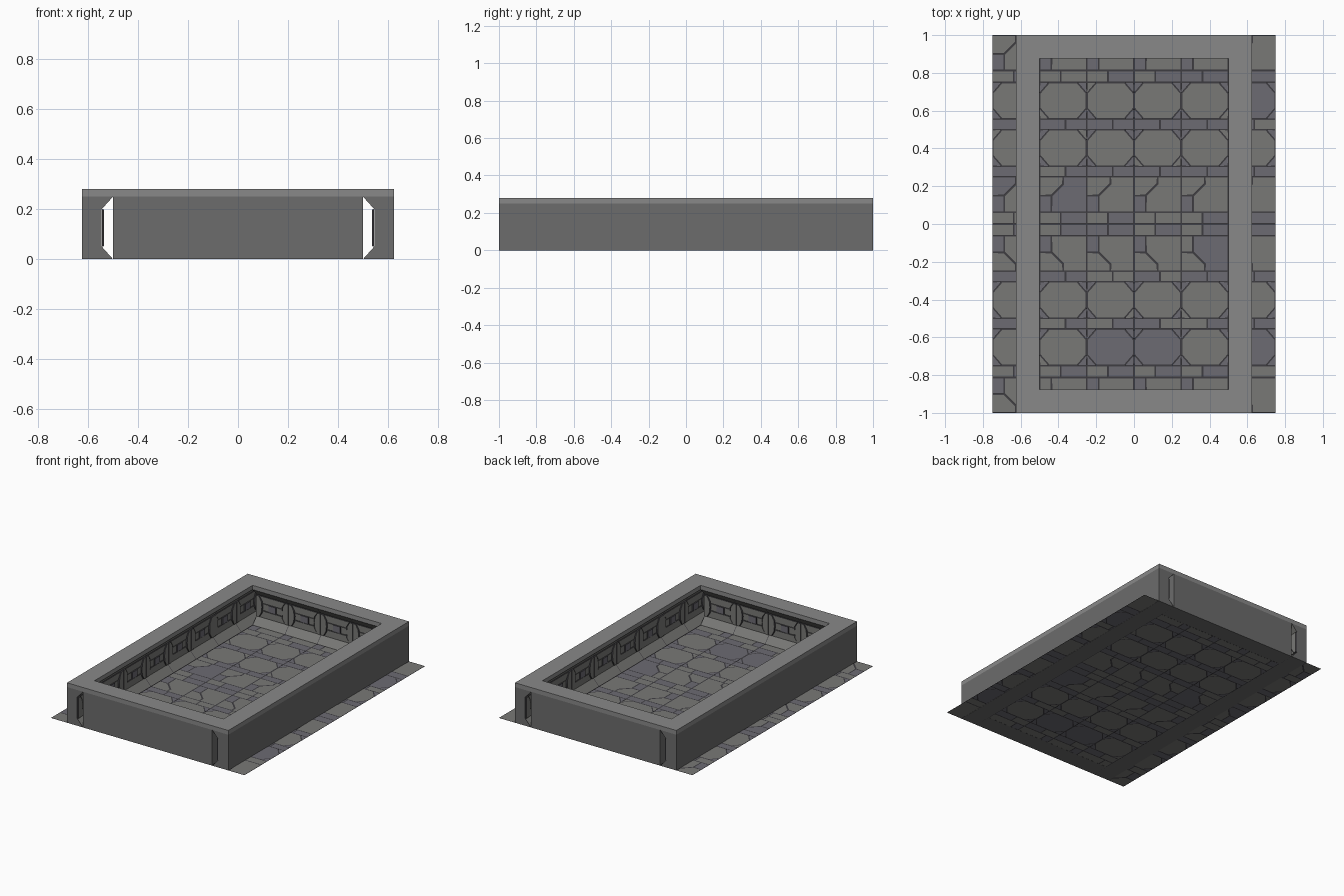
import bpy, bmesh, math, random
from mathutils import Vector, Matrix

if "Cube" in bpy.data.objects:
    bpy.data.objects.remove(bpy.data.objects["Cube"])

random.seed(4)


def material(name, c):
    m = bpy.data.materials.new(name)
    m.diffuse_color = (*c, 1)
    m.use_nodes = True
    m.node_tree.nodes["Principled BSDF"].inputs["Base Color"].default_value = m.diffuse_color
    return m


LIGHT = material("light_stone", (0.19, 0.19, 0.18))
PURPLE = material("purple_stone", (0.15, 0.145, 0.17))
GROOVE = material("groove", (0.05, 0.048, 0.055))
WALL = material("wall_grey", (0.15, 0.15, 0.15))
CAP = material("cap_grey", (0.25, 0.25, 0.25))


def finish(bm, name, mats, matrix=Matrix()):
    me = bpy.data.meshes.new(name)
    bm.to_mesh(me)
    bm.free()
    for m in mats:
        me.materials.append(m)
    ob = bpy.data.objects.new(name, me)
    ob.matrix_world = matrix
    bpy.context.collection.objects.link(ob)
    return ob


def stone(bm, pts, facing, gap, rise, tint):
    """One stone: a polygon inset to leave a dark joint around it."""
    f = bm.faces.new([bm.verts.new(p) for p in pts])
    f.normal_update()
    if f.normal.dot(facing) < 0:
        f.normal_flip()
    rim = bmesh.ops.inset_individual(bm, faces=[f], thickness=gap, depth=rise)["faces"]
    f.material_index = tint
    for r in rim:
        if r is not f:
            r.material_index = 2


def rect(x0, y0, x1, y1):
    return [(x0, y0), (x1, y0), (x1, y1), (x0, y1)]


# Paving patterns in a unit tile: (outline, tint)
OCTAGON = [
    (rect(0, 0, 0.55, 0.22), 1), (rect(0.55, 0, 1, 0.22), 1),
    ([(.2, .22), (.8, .22), (1, .45), (1, .77), (.8, 1), (.2, 1), (0, .77), (0, .45)], 0),
    ([(0, .22), (.2, .22), (0, .45)], 1), ([(.8, .22), (1, .22), (1, .45)], 1),
    ([(0, .77), (.2, 1), (0, 1)], 1), ([(1, .77), (1, 1), (.8, 1)], 1),
]
CUT_CORNER = [
    (rect(0, 0, 0.45, 0.25), 0), (rect(0.45, 0, 1, 0.25), 1),
    (rect(0, 0.25, 0.25, 0.6), 1),
    ([(.25, .25), (1, .25), (1, 1), (.5, 1), (.5, .85), (.25, .6)], 0),
    ([(0, .6), (.25, .6), (.5, .85), (.5, 1), (0, 1)], 0),
]

# Stone floor, pattern mirrored across the middle
T = 0.25
bm = bmesh.new()
for row, pattern in enumerate([CUT_CORNER, OCTAGON, OCTAGON, CUT_CORNER]):
    for col in range(6):
        for side in (1, -1):
            for outline, tint in pattern:
                if random.random() < 0.12:
                    tint = 1 - tint
                pts = [(-0.75 + (col + u) * T, side * (row + v) * T, 0) for u, v in outline]
                stone(bm, pts, Vector((0, 0, 1)), 0.006, 0.001, tint)
finish(bm, "stone_floor", [LIGHT, PURPLE, GROOVE])

# Carved wall panel: u along the module, v is height
PANEL = [
    ([(0, .05), (.1, .05), (.18, .085), (.2, .125), (.18, .165), (.1, .2), (0, .2)], 0, .009),
    ([(1, .05), (1, .2), (.9, .2), (.82, .165), (.8, .125), (.82, .085), (.9, .05)], 0, .009),
    ([(.1, .2), (.18, .165), (.2, .15), (.8, .15), (.82, .165), (.9, .2)], 0, .005),
    ([(.1, .05), (.9, .05), (.82, .085), (.8, .1), (.2, .1), (.18, .085)], 0, .005),
    (rect(.2, .1, .38, .15), 0, .003), (rect(.62, .1, .8, .15), 0, .003),
    (rect(.38, .1, .62, .15), 1, .009),
    (rect(0, 0, 1, .05), 0, 0), (rect(0, .2, 1, .25), 0, 0),
]


def depth(v):
    """Distance of the inner face from the outer face at height v."""
    if v < 0.05:
        return 0.125 - 0.9 * v
    return 0.08 if v <= 0.2 else 0.08 + 0.9 * (v - 0.2)


def wall(name, modules, offset, angle):
    half = modules * T / 2
    place = Matrix.Rotation(angle, 4, 'Z') @ Matrix.Translation((0, -offset, 0))
    # solid core with the recessed profile
    core = bmesh.new()
    prof = [(0, 0)] + [(depth(z) - 0.001, z) for z in (0, .05, .2, .25)] + [(0, .25)]
    f = core.faces.new([core.verts.new((-half, y, z)) for y, z in prof])
    ext = bmesh.ops.extrude_face_region(core, geom=[f], use_keep_orig=True)["geom"]
    bmesh.ops.translate(core, vec=(2 * half, 0, 0),
                        verts=[g for g in ext if isinstance(g, bmesh.types.BMVert)])
    bmesh.ops.recalc_face_normals(core, faces=core.faces)
    finish(core, name + "_core", [WALL], place)
    # carved stones on the inner face
    carved = bmesh.new()
    for i in range(modules):
        for outline, tint, rise in PANEL:
            pts = [(-half + (i + u) * T, depth(v), v) for u, v in outline]
            stone(carved, pts, Vector((0, 1, 0)), 0.003, rise, tint)
    finish(carved, name + "_panels", [LIGHT, PURPLE, GROOVE], place)


wall("front_wall", 4, 1.0, 0)
wall("back_wall", 4, 1.0, math.pi)
wall("right_wall", 8, 0.625, math.pi / 2)
wall("left_wall", 8, 0.625, -math.pi / 2)

# Flat cap ring on top of the walls
bm = bmesh.new()
loops = []
for x, y, z in ((.625, 1, .25), (.625, 1, .28), (.5, .875, .28), (.5, .875, .25)):
    loops.append([bm.verts.new((sx * x, sy * y, z))
                  for sx, sy in ((-1, -1), (1, -1), (1, 1), (-1, 1))])
for a in range(4):
    for i in range(4):
        p, q, j = loops[a], loops[(a + 1) % 4], (i + 1) % 4
        bm.faces.new((p[i], p[j], q[j], q[i]))
bmesh.ops.recalc_face_normals(bm, faces=bm.faces)
finish(bm, "wall_cap", [CAP])
